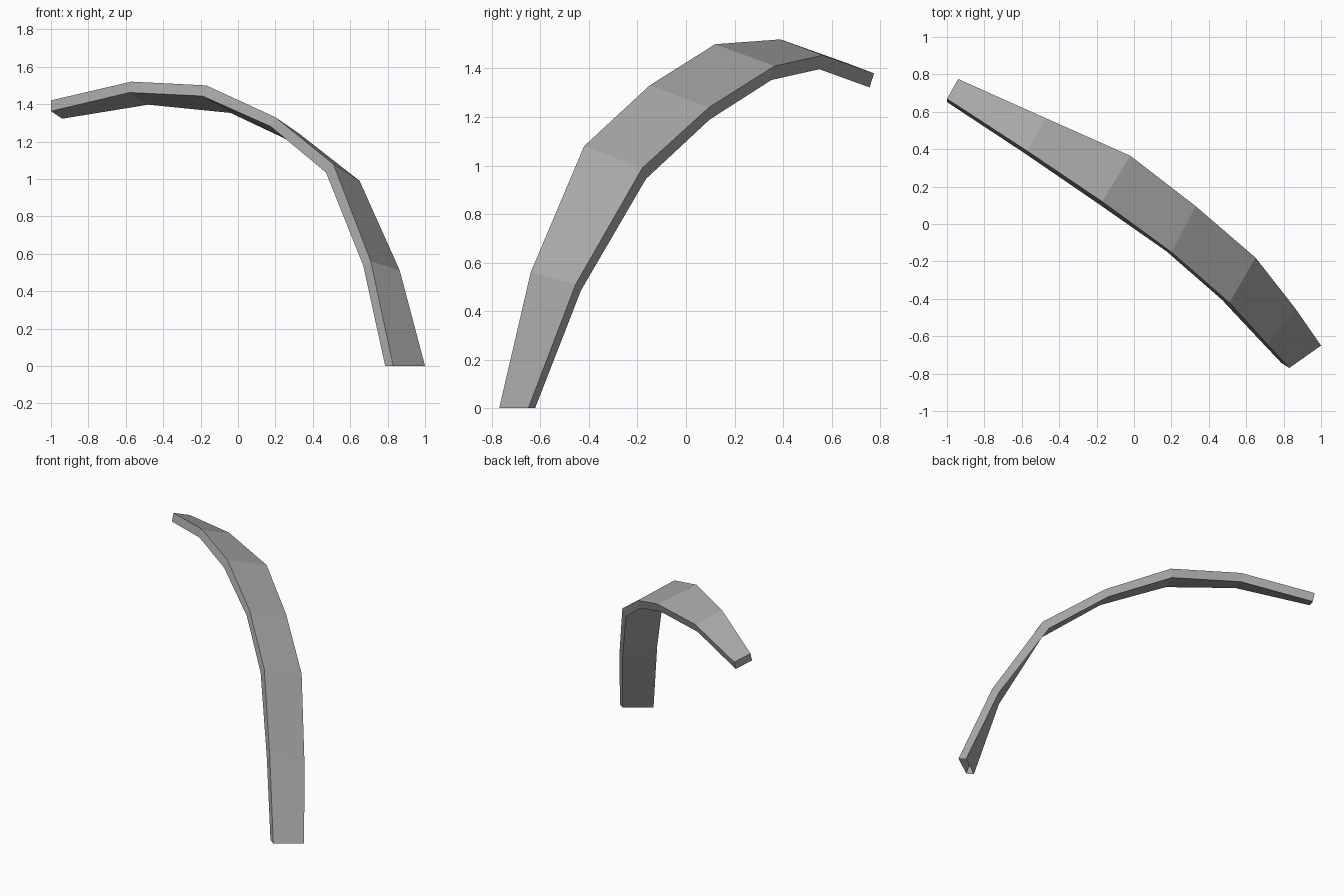
import bpy
import bmesh
from mathutils import Vector

default_cube = bpy.data.objects.get("Cube")
if default_cube:
    bpy.data.objects.remove(default_cube, do_unlink=True)


def make_material(name, colour):
    material = bpy.data.materials.new(name)
    material.use_nodes = True
    material.diffuse_color = colour
    shader = next(n for n in material.node_tree.nodes if n.type == 'BSDF_PRINCIPLED')
    shader.inputs["Base Color"].default_value = colour
    return material


# Stations from base to tip: outer edge point, width vector, inward thickness vector
stations = [
    ((.83, -.77, 0), (.17, .12, 0), (-.043, .028, 0)),
    ((.71, -.64, .56), (.155, .185, -.05), (-.04, .022, -.025)),
    ((.51, -.42, 1.08), (.14, .24, -.09), (-.04, .015, -.045)),
    ((.2, -.15, 1.33), (.13, .245, -.09), (-.025, .003, -.05)),
    ((-.17, .12, 1.5), (.15, .245, -.09), (-.02, -.012, -.057)),
    ((-.57, .39, 1.52), (.1, .175, -.065), (-.01, -.015, -.058)),
    ((-1, .67, 1.42), (.06, .105, -.04), (0, -.018, -.058)),
]


def add_ring(bm, point, width, depth):
    """Four corners of the rectangular section at one station."""
    point, width, depth = Vector(point), Vector(width), Vector(depth)
    corners = (point, point + width, point + width + depth, point + depth)
    return [bm.verts.new(corner) for corner in corners]


# Curved tapering rib: skin the sections, cap the tip, leave the base open
bm = bmesh.new()
rings = [add_ring(bm, *station) for station in stations]
for lower, upper in zip(rings, rings[1:]):
    for i in range(4):
        j = (i + 1) % 4
        bm.faces.new((lower[i], lower[j], upper[j], upper[i]))
bm.faces.new(rings[-1])
bmesh.ops.recalc_face_normals(bm, faces=bm.faces)

mesh = bpy.data.meshes.new("curved_rib")
bm.to_mesh(mesh)
bm.free()
mesh.materials.append(make_material("plain grey", (.4, .4, .4, 1)))
rib = bpy.data.objects.new("curved_rib", mesh)
bpy.context.collection.objects.link(rib)
